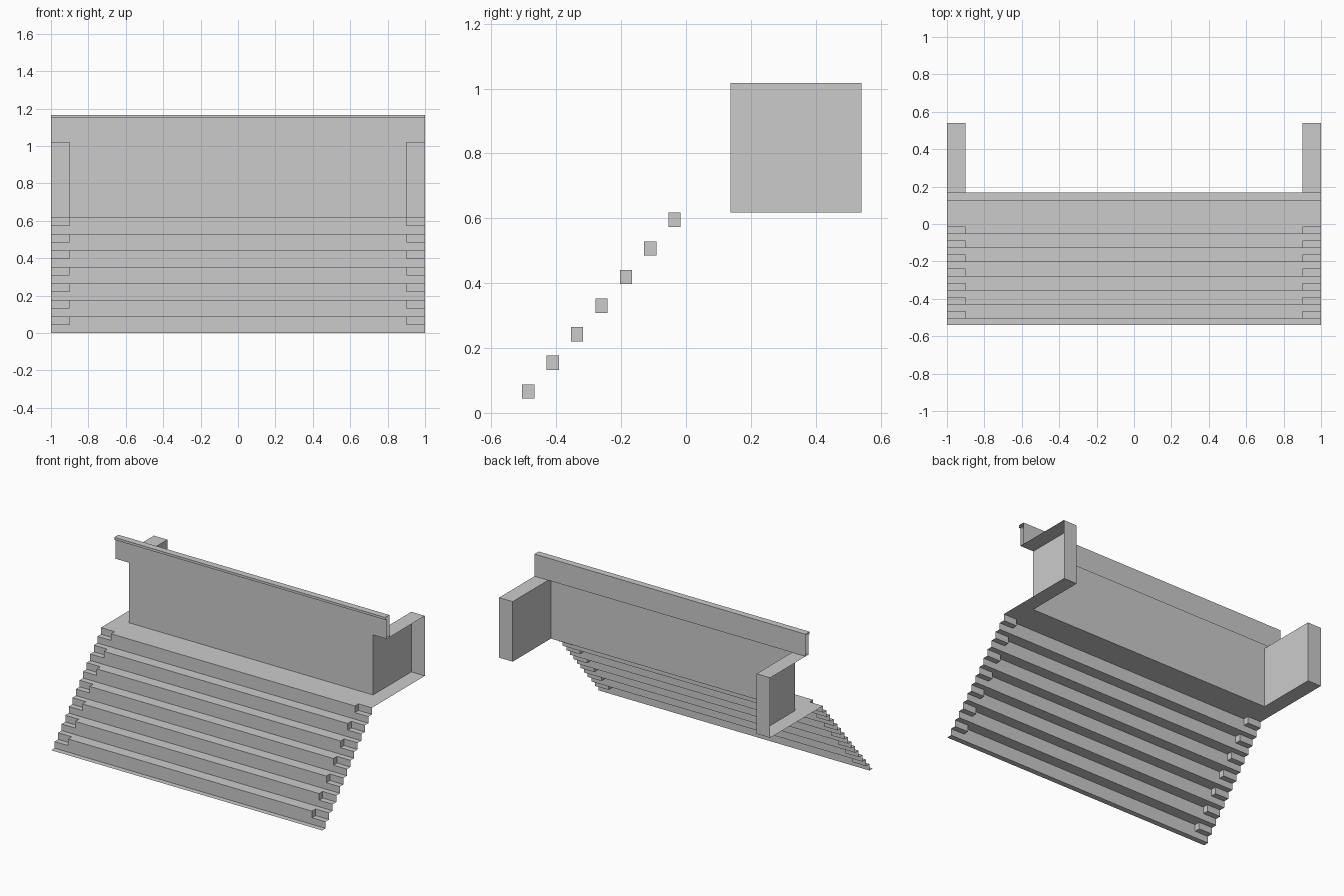
import bpy, bmesh

if "Cube" in bpy.data.objects:
    bpy.data.objects.remove(bpy.data.objects["Cube"])

HALF, INNER = 1.0, 0.9             # half width, and where the end cut-outs start
STEPS, RISE, RUN = 7, 0.0882, 0.0752
FRONT, FIRST = -0.541, -0.505      # front edge and first riser
WALL, BACK = 0.138, 0.541          # wall plane and rear of the alcoves
FLOOR, ROOF = STEPS * RISE, 1.018
LIP, TOP = 1.15, 1.166


def strip(bm, x0, x1, path):
    """Sweep an open (y, z) path from x0 to x1 as a thin sheet."""
    for (ya, za), (yb, zb) in zip(path, path[1:]):
        bm.faces.new([bm.verts.new(c) for c in
                      ((x0, ya, za), (x1, ya, za), (x1, yb, zb), (x0, yb, zb))])


def cheeks(bm, y0, y1, z0, z1):
    """Inner side walls of a cut-out, on both ends."""
    ring = [(y0, z0), (y1, z0), (y1, z1), (y0, z1)]
    bm.faces.new([bm.verts.new((INNER, y, z)) for y, z in ring])
    bm.faces.new([bm.verts.new((-INNER, y, z)) for y, z in reversed(ring)])


def sheet(name, middle, ends, cutouts):
    """Middle strip plus two end strips, welded and cleaned of flat seams."""
    bm = bmesh.new()
    strip(bm, -INNER, INNER, middle)
    for x in (-HALF, INNER):
        strip(bm, x, x + HALF - INNER, ends)
    for c in cutouts:
        cheeks(bm, *c)
    bmesh.ops.remove_doubles(bm, verts=bm.verts, dist=0.0005)
    bmesh.ops.dissolve_limit(bm, angle_limit=0.02, verts=bm.verts, edges=bm.edges)
    me = bpy.data.meshes.new(name)
    bm.to_mesh(me)
    bm.free()
    ob = bpy.data.objects.new(name, me)
    bpy.context.collection.objects.link(ob)
    return ob


# Stairs: full steps in the middle, half steps at both ends
middle, ends, cuts = [(FRONT, 0)], [(FRONT, 0)], []
for i in range(STEPS):
    y, z = FIRST + i * RUN, i * RISE
    ym, zm, zt = y + RUN / 2, z + RISE / 2, z + RISE
    middle += [(y, z), (y, zm), (y, zt), (ym, zt)]
    ends += [(y, z), (y, zm), (ym, zm), (ym, zt)]
    cuts.append((y, ym, zm, zt))
last_y, last_mid = y, ym
sheet("stairs", middle[:-1], ends, cuts)

# Landing floor, wall and the two end alcoves
sheet("landing_wall",
      [(last_y, FLOOR), (last_mid, FLOOR), (WALL, FLOOR), (WALL, ROOF), (WALL, LIP)],
      [(last_mid, FLOOR), (WALL, FLOOR), (BACK, FLOOR), (BACK, ROOF),
       (WALL, ROOF), (WALL, LIP)],
      [(WALL, BACK, FLOOR, ROOF)])

# Coping along the wall top with front lip and rear skirt
cap = [(WALL, LIP), (0.124, LIP), (0.124, TOP), (0.168, TOP), (0.168, ROOF)]
sheet("wall_coping", cap, cap, [])
